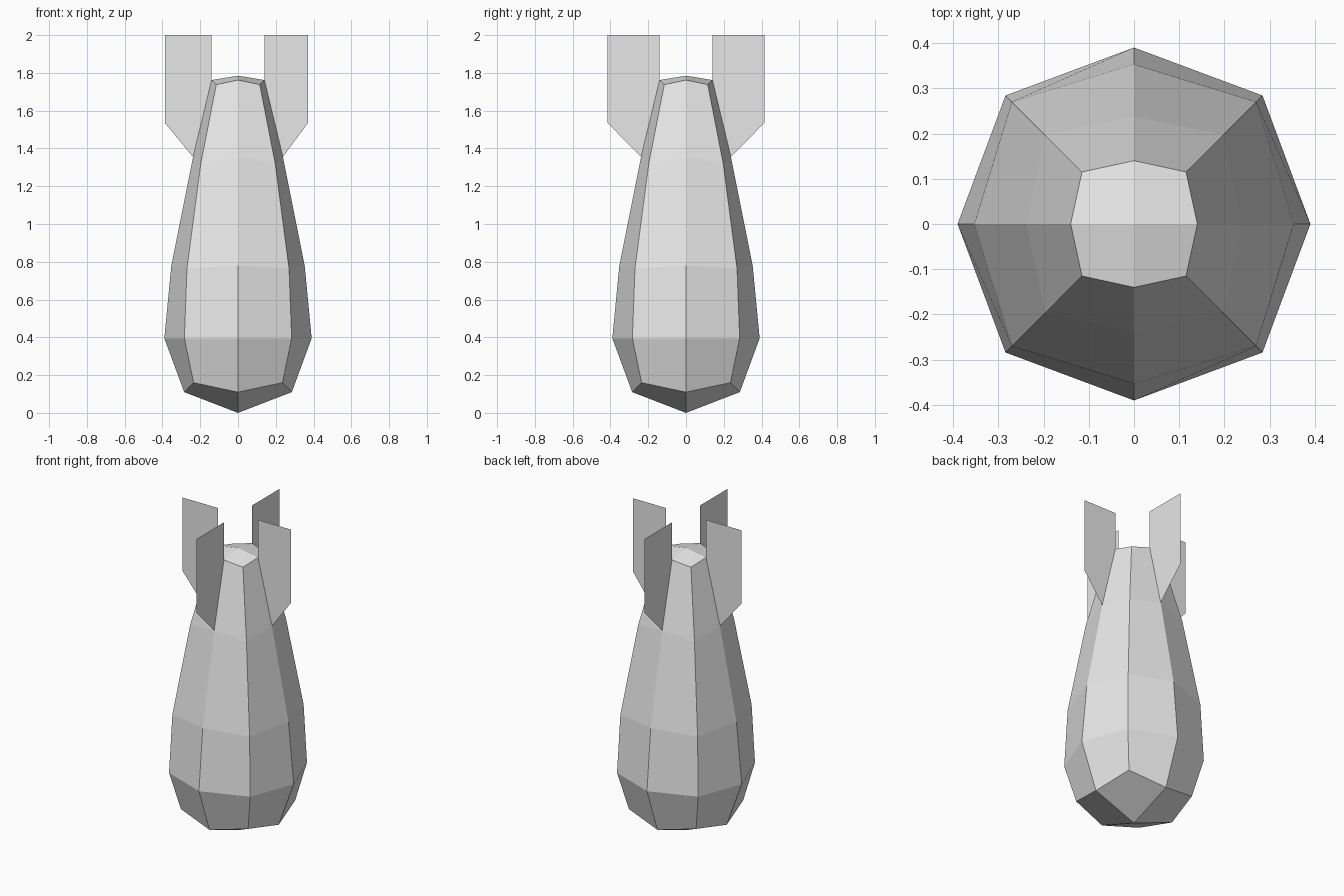
import bpy
import bmesh
import math

# Remove the default cube
cube = bpy.data.objects.get("Cube")
if cube:
    bpy.data.objects.remove(cube, do_unlink=True)

# Single plain grey
GREY = (0.8, 0.8, 0.8, 1.0)
grey = bpy.data.materials.new("light_grey")
grey.use_nodes = True
grey.diffuse_color = GREY
grey.node_tree.nodes["Principled BSDF"].inputs["Base Color"].default_value = GREY


def make_object(name, bm):
    mesh = bpy.data.meshes.new(name)
    bm.to_mesh(mesh)
    bm.free()
    mesh.materials.append(grey)
    obj = bpy.data.objects.new(name, mesh)
    bpy.context.collection.objects.link(obj)
    return obj


# Body rings: (axis radius, axis z, corner offset, corner z), bottom to top
RINGS = [
    (0.285, 0.11, 0.235, 0.16),
    (0.39, 0.395, 0.284, 0.395),
    (0.353, 0.78, 0.27, 0.765),
    (0.238, 1.355, 0.197, 1.32),
    (0.14, 1.762, 0.115, 1.738),
]


def build_body():
    bm = bmesh.new()
    loops = []
    for axis_r, axis_z, corner, corner_z in RINGS:
        loop = []
        for i in range(8):
            a = i * math.pi / 4
            r, z = (corner * math.sqrt(2), corner_z) if i % 2 else (axis_r, axis_z)
            loop.append(bm.verts.new((r * math.cos(a), r * math.sin(a), z)))
        loops.append(loop)
    # Side panels
    for low, high in zip(loops, loops[1:]):
        for i in range(8):
            j = (i + 1) % 8
            bm.faces.new((low[i], low[j], high[j], high[i]))
    # Nose and tail caps, four quads each
    nose = bm.verts.new((0, 0, 0))
    tail = bm.verts.new((0, 0, 1.785))
    for i in range(0, 8, 2):
        for loop, tip in ((loops[0], nose), (loops[-1], tail)):
            bm.faces.new((tip, loop[i], loop[i + 1], loop[(i + 2) % 8]))
    bmesh.ops.recalc_face_normals(bm, faces=bm.faces)
    return make_object("body", bm)


def build_fin(name, turn, reach):
    # Flat sheet whose inner edge follows the body ridge
    profile = [(0.14, 2.0), (0.14, 1.762), (0.238, 1.355), (reach, 1.535), (reach, 2.0)]
    bm = bmesh.new()
    bm.faces.new([bm.verts.new((r, 0, z)) for r, z in profile])
    fin = make_object(name, bm)
    fin.rotation_euler.z = turn
    return fin


build_body()
build_fin("left_fin", 0, 0.37)
build_fin("back_fin", math.pi / 2, 0.415)
build_fin("right_fin", math.pi, 0.387)
build_fin("front_fin", -math.pi / 2, 0.415)
